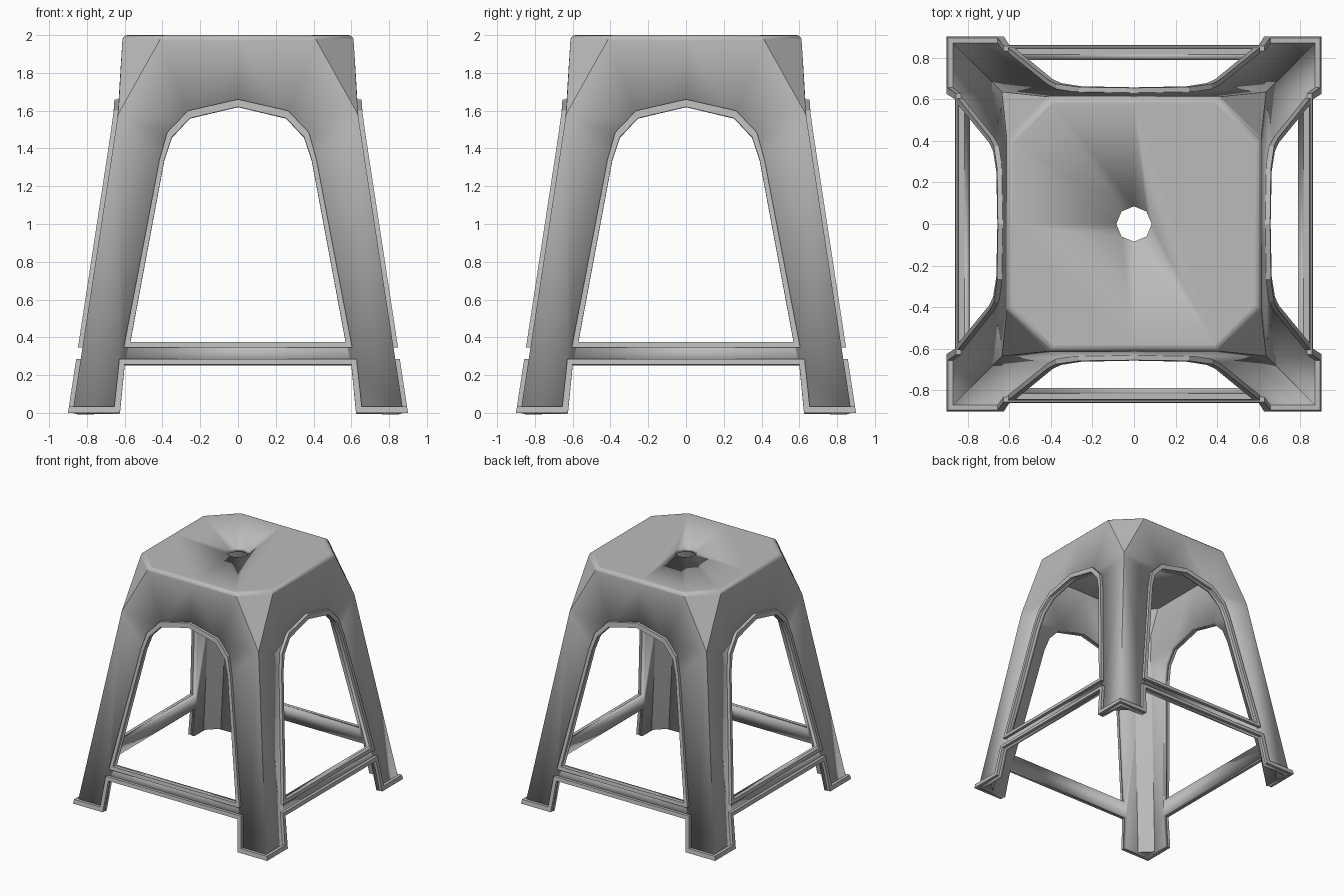
import bpy, bmesh
from math import cos, sin, pi
from mathutils import Vector, Matrix

if "Cube" in bpy.data.objects:
    bpy.data.objects.remove(bpy.data.objects["Cube"], do_unlink=True)

plastic = bpy.data.materials.new("grey_plastic")
plastic.use_nodes = True
colour = (0.5, 0.5, 0.5, 1)
plastic.diffuse_color = colour
plastic.node_tree.nodes["Principled BSDF"].inputs["Base Color"].default_value = colour

TOP, KNEE, WALL, LIP = 2.0, 1.58, 0.03, 0.024


def half_width(z):
    """Distance of a side wall from the centre at height z."""
    if z > KNEE:
        return 0.61 + (TOP - z) * 0.06
    return 0.635 + (KNEE - z) * 0.1526


def on_wall(x, z, out=0):
    return Vector((x, -half_width(z) - out, z))


def make_object(name, faces, angle=30):
    """Mirror half a side, repeat it around the four sides and weld."""
    bm = bmesh.new()
    for turn in range(4):
        spin = Matrix.Rotation(turn * pi / 2, 3, "Z")
        for side in (1, -1):
            for face in faces:
                pts = [spin @ Vector((p.x * side, p.y, p.z)) for p in face]
                bm.faces.new([bm.verts.new(p) for p in pts])
    bmesh.ops.remove_doubles(bm, verts=bm.verts, dist=0.0005)
    bmesh.ops.recalc_face_normals(bm, faces=bm.faces)
    return finish(name, bm, angle)


def finish(name, bm, angle=30):
    mesh = bpy.data.meshes.new(name)
    bm.to_mesh(mesh)
    bm.free()
    mesh.materials.append(plastic)
    obj = bpy.data.objects.new(name, mesh)
    bpy.context.collection.objects.link(obj)
    bpy.ops.object.select_all(action="DESELECT")
    obj.select_set(True)
    bpy.context.view_layer.objects.active = obj
    bpy.ops.object.shade_smooth_by_angle(angle=angle * pi / 180)
    return obj


# Half outlines of the side opening and of the lower edge (x, z)
opening = [(0, 1.62), (0.255, 1.56), (0.35, 1.46), (0.39, 1.34), (0.57, 0.375), (0, 0.375)]
opening_outer = [(0, 1.66), (0.265, 1.6), (0.375, 1.485), (0.415, 1.345), (0.605, 0.345), (0, 0.345)]
tip = half_width(0) + LIP
lower = [(0, 0.255), (0.6, 0.255), (0.625, 0), (tip, 0)]
lower_outer = [(0, 0.285), (0.628, 0.285), (0.655, 0.035), (half_width(0.035) + LIP, 0.035)]

# Seat and legs: one folded skin
o = [on_wall(*p) for p in opening]
s = [on_wall(*p) for p in lower[:3]]
mid, shoulder = on_wall(0, TOP), on_wall(0.4, TOP)
corner, upper, low, ankle, sole = [on_wall(half_width(z), z) for z in (KNEE, 1.34, 0.375, 0.255, 0)]
far_shoulder = Vector((-shoulder.y, -shoulder.x, TOP))
hole = [Vector((0.085 * sin(a), -0.085 * cos(a), TOP)) for a in (0, pi / 4)]
diagonal = Vector((0.505, -0.505, TOP))
skin = [
    [mid, shoulder, o[1], o[0]], [shoulder, corner, o[1]], [corner, o[2], o[1]],
    [corner, upper, o[3], o[2]], [upper, low, o[4], o[3]], [low, ankle, s[1], o[4]],
    [ankle, sole, s[2], s[1]], [o[4], s[1], s[0], o[5]],
    [mid, shoulder, hole[1], hole[0]], [shoulder, diagonal, hole[1]],
    [shoulder, diagonal, corner],
]
shell = make_object("seat_and_legs", skin)

# Soften the seat edge
bm = bmesh.new()
bm.from_mesh(shell.data)
bmesh.ops.dissolve_limit(bm, angle_limit=0.002, verts=bm.verts, edges=bm.edges)
rim = [e for e in bm.edges if len(e.link_faces) == 2
       and all(v.co.z > TOP - 0.001 for v in e.verts)
       and min(f.normal.z for f in e.link_faces) < 0.9]
bmesh.ops.bevel(bm, geom=rim, offset=0.025, segments=3, profile=0.5, affect="EDGES")
if max(bm.faces, key=lambda f: f.calc_center_median().z).normal.z < 0:
    bmesh.ops.reverse_faces(bm, faces=bm.faces)
bm.to_mesh(shell.data)
bm.free()
bpy.ops.object.shade_smooth_by_angle(angle=pi / 6)
thick = shell.modifiers.new("wall", "SOLIDIFY")
thick.thickness, thick.offset, thick.use_even_offset = WALL, -1, True


def band(inner, outer):
    """Raised strip between two outlines, standing proud of the wall."""
    faces = []
    for i in range(len(inner) - 1):
        a, b, c, d = inner[i], inner[i + 1], outer[i + 1], outer[i]
        front = [on_wall(*p, LIP) for p in (a, b, c, d)]
        back = [on_wall(*p, -0.004) for p in (a, b, c, d)]
        faces += [front, back]
        faces += [[front[j], front[j + 1], back[j + 1], back[j]] for j in (0, 2)]
    if inner[-1][0] > 0:
        faces.append([front[1], front[2], back[2], back[1]])
    return faces


# Raised trims
make_object("opening_trim", band(opening, opening_outer), 25)
make_object("foot_trim", band(lower, lower_outer), 25)

# Diagonal webs inside the four legs
bm = bmesh.new()
for turn in range(4):
    spin = Matrix.Rotation(turn * pi / 2, 3, "Z")
    rings = []
    for z, tuck in ((0, 0), (1.5, 0), (1.75, 0.045)):
        c = half_width(z) - WALL + 0.003
        pts = ((c - tuck, c - tuck), (c - 0.1, c), (c, c - 0.1))
        rings.append([bm.verts.new(spin @ Vector((x, y, z))) for x, y in pts])
    for r, q in zip(rings, rings[1:]):
        for j in range(3):
            k = (j + 1) % 3
            bm.faces.new((r[j], r[k], q[k], q[j]))
    bm.faces.new(rings[0])
    bm.faces.new(rings[-1])
bmesh.ops.recalc_face_normals(bm, faces=bm.faces)
finish("leg_inner_webs", bm)
